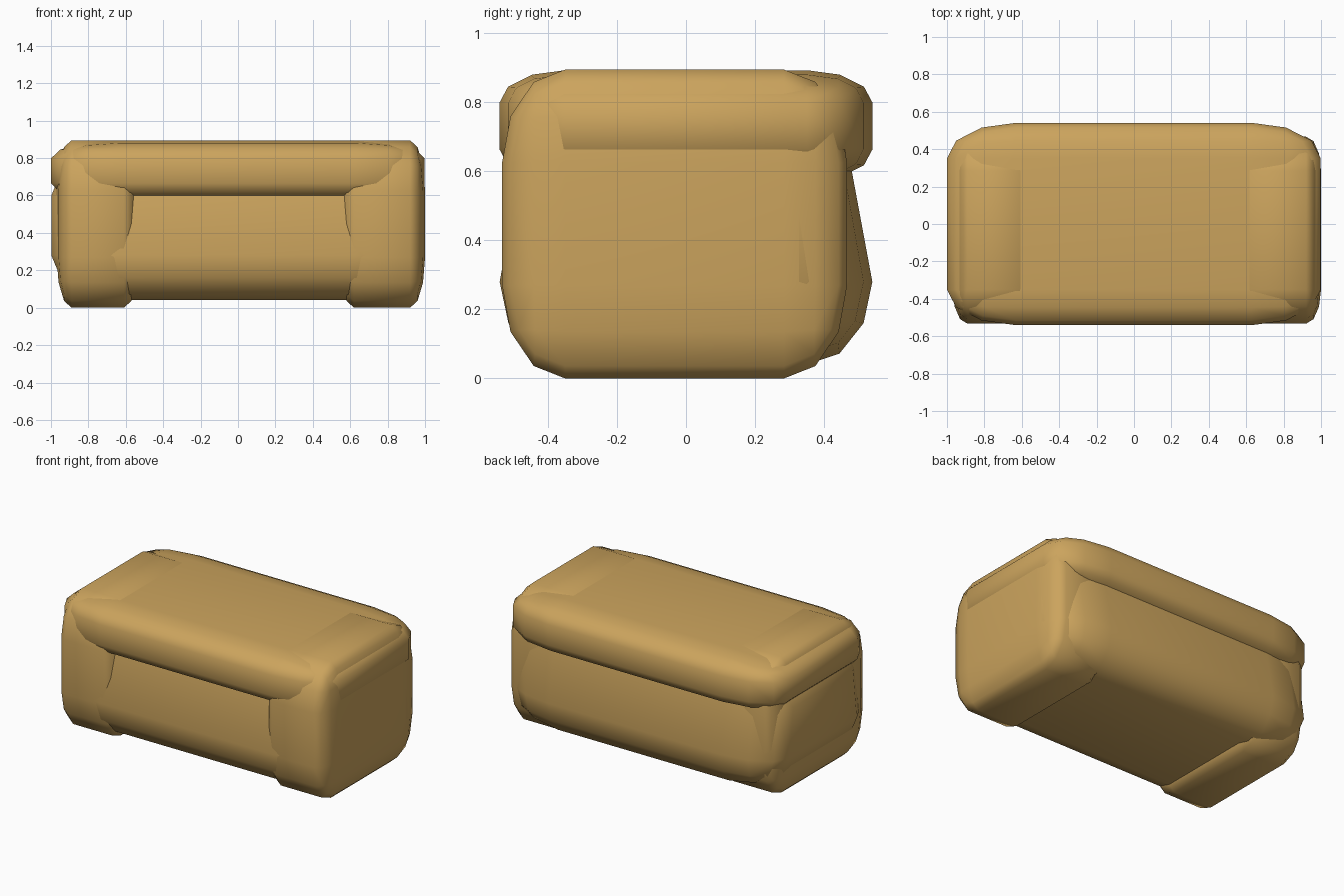
import bpy, bmesh

if "Cube" in bpy.data.objects:
    bpy.data.objects.remove(bpy.data.objects["Cube"])

tan = bpy.data.materials.new("tan")
tan.diffuse_color = (0.60, 0.37, 0.11, 1)
tan.use_nodes = True
tan.node_tree.nodes["Principled BSDF"].inputs["Base Color"].default_value = tan.diffuse_color


def rounded_box(name, lo, hi, r, taper=0.0, taper_z=(0, 1)):
    """Box from lo to hi with elliptical rounded edges of radii r; optional y taper with height."""
    size = [(b - a) / k for a, b, k in zip(lo, hi, r)]
    mid = [(a + b) / 2 for a, b in zip(lo, hi)]
    bm = bmesh.new()
    bmesh.ops.create_cube(bm, size=1)
    bmesh.ops.scale(bm, vec=size, verts=bm.verts)
    # bevel in radius units, then stretch to the real size
    bmesh.ops.bevel(bm, geom=bm.edges[:], offset=1, offset_type='OFFSET',
                    segments=3, profile=0.5, affect='EDGES')
    bmesh.ops.scale(bm, vec=r, verts=bm.verts)
    bmesh.ops.translate(bm, vec=mid, verts=bm.verts)
    for v in bm.verts:
        t = min(max((v.co.z - taper_z[0]) / (taper_z[1] - taper_z[0]), 0), 1)
        v.co.y *= 1 - taper * t
    bmesh.ops.recalc_face_normals(bm, faces=bm.faces)
    for f in bm.faces:
        f.smooth = True
    me = bpy.data.meshes.new(name)
    bm.to_mesh(me)
    bm.free()
    me.materials.append(tan)
    ob = bpy.data.objects.new(name, me)
    bpy.context.collection.objects.link(ob)
    return ob


# End blocks that reach the ground
rounded_box("left_end", (-0.97, -0.533, 0), (-0.53, 0.467, 0.895), (0.08, 0.183, 0.27))
rounded_box("right_end", (0.54, -0.533, 0), (1.0, 0.467, 0.895), (0.08, 0.183, 0.27))

# Main body, narrowing towards the top
rounded_box("body", (-0.998, -0.54, 0.04), (0.995, 0.54, 0.84), (0.37, 0.19, 0.24),
            taper=0.11, taper_z=(0.28, 0.60))

# Top slab overhanging front and back
rounded_box("top_slab", (-1.0, -0.541, 0.57), (0.998, 0.541, 0.893), (0.37, 0.19, 0.095))
